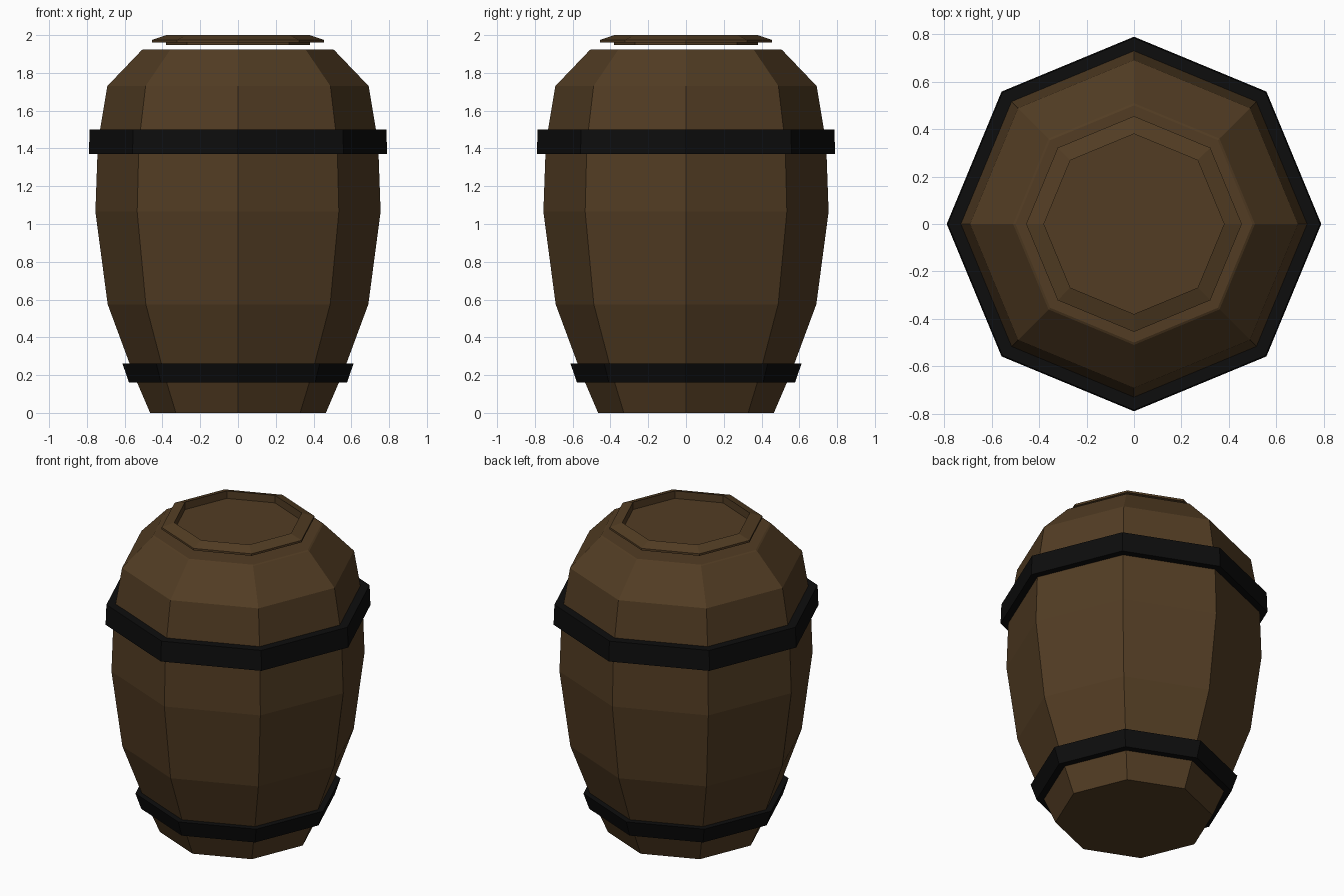
import bpy
import bmesh
from math import cos, sin, tau

cube = bpy.data.objects.get("Cube")
if cube:
    bpy.data.objects.remove(cube, do_unlink=True)

SIDES = 8


def material(name, color):
    mat = bpy.data.materials.new(name)
    mat.use_nodes = True
    mat.diffuse_color = color
    mat.node_tree.nodes["Principled BSDF"].inputs["Base Color"].default_value = color
    return mat


def lathe(name, profile, mat, closed=False):
    """Turn a (radius, height) profile into a flat-faced octagonal part.
    Open profiles are capped at both ends; closed ones form a hoop."""
    bm = bmesh.new()
    rings = [[bm.verts.new((r * cos(tau * i / SIDES), r * sin(tau * i / SIDES), z))
              for i in range(SIDES)] for r, z in profile]
    pairs = list(zip(rings, rings[1:]))
    if closed:
        pairs.append((rings[-1], rings[0]))
    else:
        bm.faces.new(rings[0])
        bm.faces.new(rings[-1])
    for low, high in pairs:
        for i in range(SIDES):
            j = (i + 1) % SIDES
            bm.faces.new((low[i], low[j], high[j], high[i]))
    bmesh.ops.recalc_face_normals(bm, faces=bm.faces)
    mesh = bpy.data.meshes.new(name)
    bm.to_mesh(mesh)
    bm.free()
    mesh.materials.append(mat)
    obj = bpy.data.objects.new(name, mesh)
    bpy.context.collection.objects.link(obj)
    return obj


wood = material("brown_wood", (0.085, 0.046, 0.017, 1))
iron = material("black_iron", (0.004, 0.004, 0.004, 1))

# Bulging barrel body
lathe("barrel_body", [(0.465, 0), (0.555, 0.21), (0.69, 0.575), (0.755, 1.065),
                      (0.742, 1.43), (0.692, 1.73), (0.51, 1.92), (0.5, 1.925)], wood)

# Lid with a bevelled rim and a sunken centre, floating just above the body
lathe("barrel_lid", [(0.38, 1.947), (0.38, 1.96), (0.455, 1.962), (0.455, 1.975),
                     (0.38, 2.0), (0.38, 1.951)], wood)

# Iron hoops
lathe("upper_hoop", [(0.79, 1.37), (0.785, 1.5), (0.72, 1.5), (0.73, 1.37)], iron, closed=True)
lathe("lower_hoop", [(0.577, 0.16), (0.612, 0.262), (0.56, 0.262), (0.52, 0.16)], iron, closed=True)
